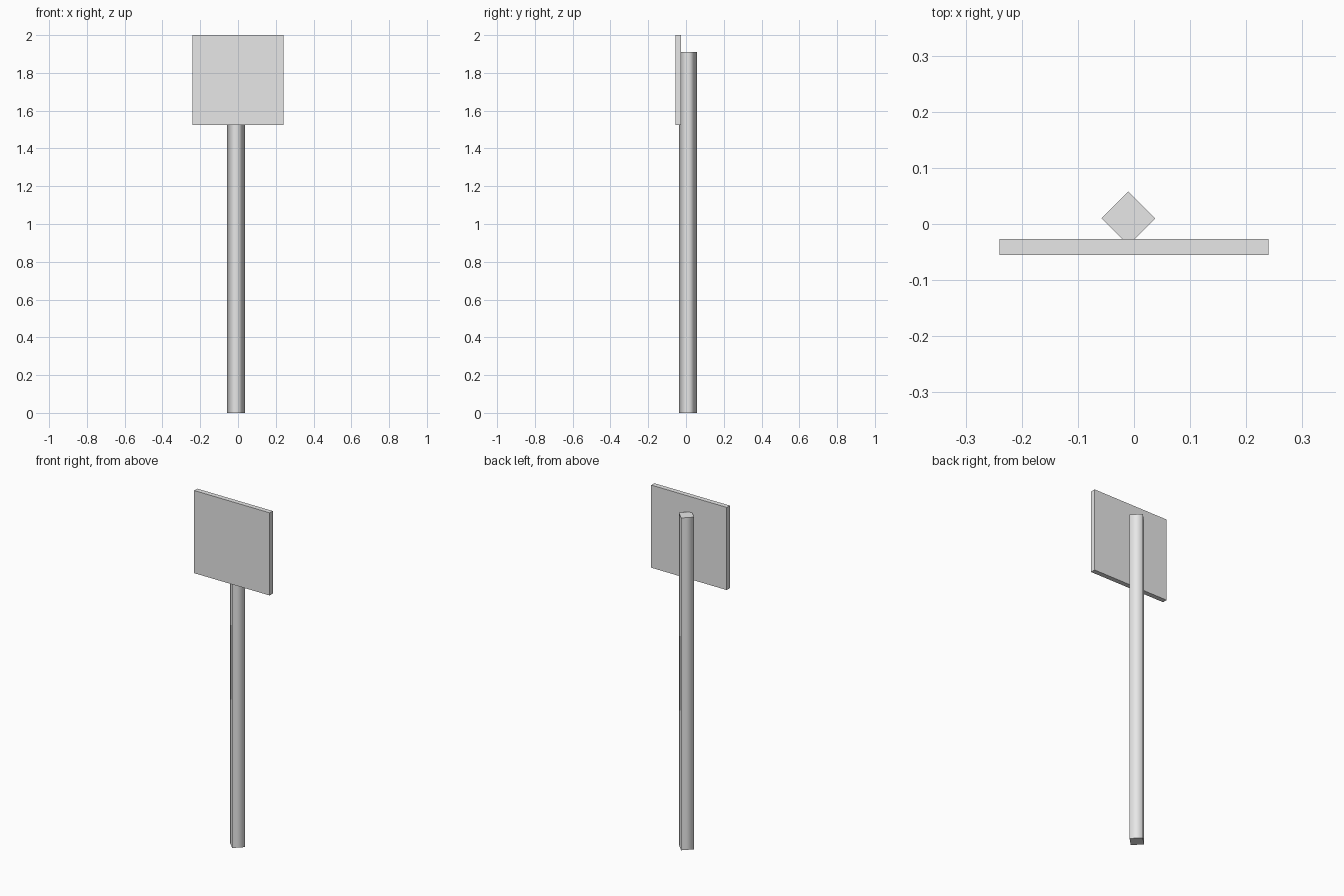
import bpy
from math import radians

cube = bpy.data.objects.get("Cube")
if cube:
    bpy.data.objects.remove(cube, do_unlink=True)

# One plain grey for everything
grey = bpy.data.materials.new("light_grey")
grey.use_nodes = True
colour = (0.8, 0.8, 0.8, 1)
grey.diffuse_color = colour
grey.node_tree.nodes["Principled BSDF"].inputs["Base Color"].default_value = colour


def finish(name):
    obj = bpy.context.object
    obj.name = name
    obj.data.name = name
    obj.data.materials.append(grey)
    return obj


# Four-sided post, corner towards the front, with rounded shading on its sides
post_height = 1.91
bpy.ops.mesh.primitive_cylinder_add(vertices=4, radius=0.048, depth=post_height,
                                    location=(-0.01, 0.01, post_height / 2))
post = finish("post")
for face in post.data.polygons:
    face.use_smooth = abs(face.normal.z) < 0.5
for edge in post.data.edges:
    heights = [post.data.vertices[i].co.z for i in edge.vertices]
    edge.use_edge_sharp = abs(heights[0] - heights[1]) < 0.01

# Flat square sign board fixed to the front of the post
bpy.ops.mesh.primitive_cube_add(size=1, location=(0, -0.041, 1.7625))
board = finish("sign_board")
board.scale = (0.48, 0.028, 0.475)
bpy.ops.object.transform_apply(location=False, rotation=False, scale=True)
bpy.ops.object.shade_smooth_by_angle(angle=radians(30))
